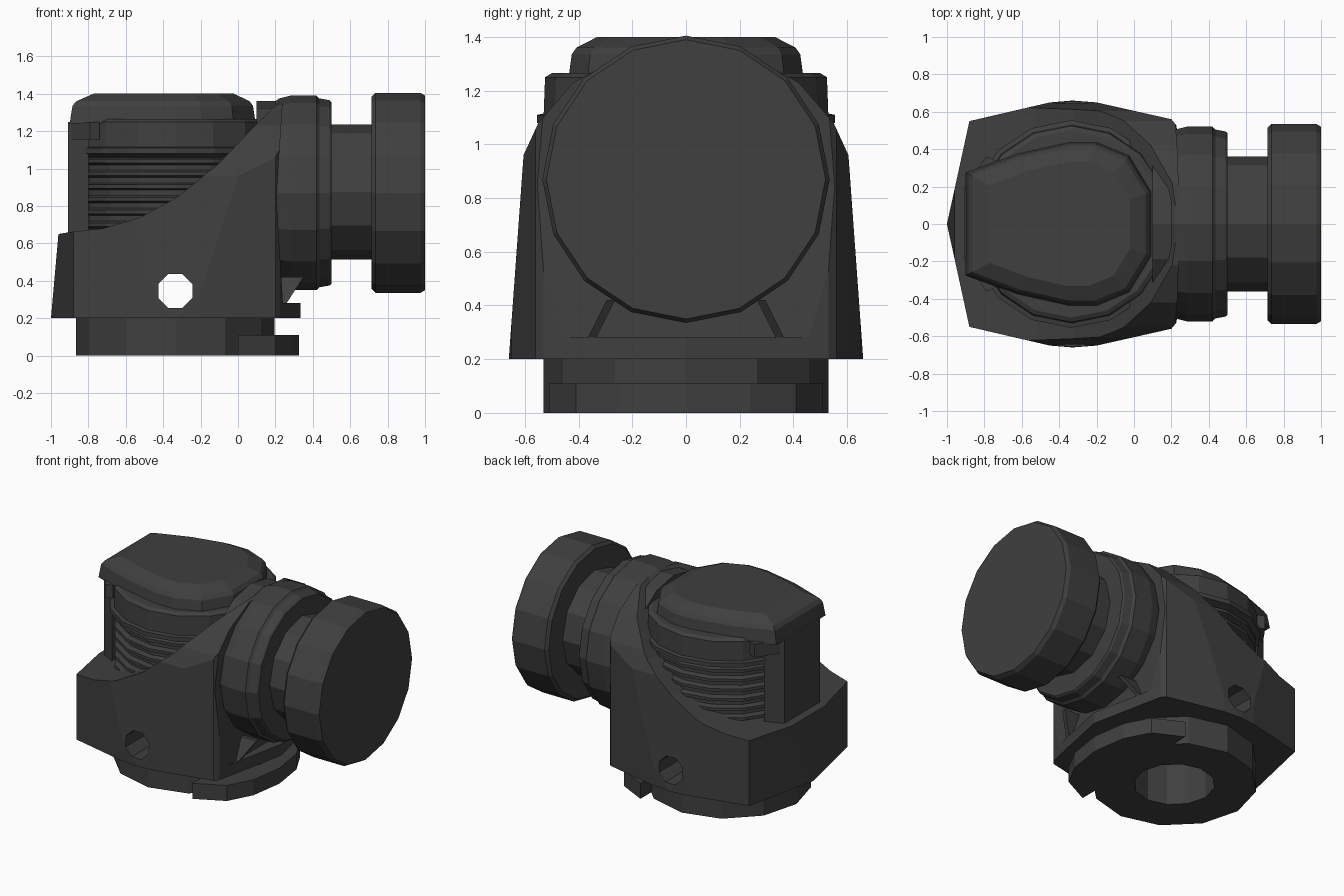
import bpy, bmesh, math
from mathutils import Vector

if "Cube" in bpy.data.objects:
    bpy.data.objects.remove(bpy.data.objects["Cube"])

grey = bpy.data.materials.new("charcoal grey")
grey.diffuse_color = (0.05, 0.05, 0.05, 1)
grey.use_nodes = True
grey.node_tree.nodes["Principled BSDF"].inputs["Base Color"].default_value = grey.diffuse_color


def finish(name, bm):
    bmesh.ops.remove_doubles(bm, verts=bm.verts, dist=1e-5)
    bmesh.ops.recalc_face_normals(bm, faces=bm.faces)
    me = bpy.data.meshes.new(name)
    bm.to_mesh(me)
    bm.free()
    me.materials.append(grey)
    ob = bpy.data.objects.new(name, me)
    bpy.context.collection.objects.link(ob)
    return ob


def loft(name, rings):
    """Closed solid through a list of equally long point rings."""
    bm = bmesh.new()
    vs = [[bm.verts.new(p) for p in r] for r in rings]
    n = len(vs[0])
    for a, b in zip(vs, vs[1:]):
        for i in range(n):
            j = (i + 1) % n
            bm.faces.new((a[i], a[j], b[j], b[i]))
    bm.faces.new(vs[0])
    bm.faces.new(vs[-1])
    return finish(name, bm)


def prism(name, pts, axis, lo, hi):
    """Extrude a 2D outline along x, y or z."""
    place = {"x": lambda u, v, w: (w, u, v),
             "y": lambda u, v, w: (u, w, v),
             "z": lambda u, v, w: (u, v, w)}[axis]
    return loft(name, [[place(u, v, w) for u, v in pts] for w in (lo, hi)])


def lathe(name, profile, axis, centre, n, turn=0.0):
    """Turned solid from (radius, position) pairs along x, y or z."""
    rings = []
    for r, h in profile:
        ring = []
        for i in range(n):
            a = 2 * math.pi * (i + turn) / n
            c, s = r * math.cos(a), r * math.sin(a)
            d = {"x": (h, c, s), "y": (c, h, s), "z": (c, s, h)}[axis]
            ring.append(Vector(centre) + Vector(d))
        rings.append(ring)
    return loft(name, rings)


def combine(ob, tool, op):
    m = ob.modifiers.new(op, "BOOLEAN")
    m.operation, m.object, m.solver = op, tool, "EXACT"
    bpy.context.view_layer.objects.active = ob
    bpy.ops.object.modifier_apply(modifier=m.name)
    bpy.data.objects.remove(tool)


def mirrored(half):
    return half + [(-u, v) for u, v in reversed(half) if u]


CX = -0.335  # axis of the upright cylinder

# housing: plan outline, cut by the side profile and the arched end profile
plan = [(-1, 0), (-.88, .55), (-.45, .65), (-.33, .66), (-.2, .65), (.2, .56),
        (.225, .53), (.335, 0)]
plan += [(x, -y) for x, y in reversed(plan[1:-1])]
housing = prism("housing", plan, "z", .2, 1.6)
side = [(-1, .2), (-.96, .65), (-.9, .66), (-.72, .68), (-.52, .74), (-.32, .85),
        (-.1, 1.03), (.11, 1.25), (.23, 1.365), (.24, 1.365), (.205, .85),
        (.24, .28), (.34, .28), (.34, .2)]
combine(housing, prism("side_cut", side, "y", -1, 1), "INTERSECT")
arch = mirrored([(.665, .1), (.66, .2), (.605, .96), (.55, 1.08), (.42, 1.23),
                 (.22, 1.34), (0, 1.37)])
combine(housing, prism("arch_cut", arch, "x", -2, 2), "INTERSECT")

# bottom bore and cross drilling
combine(housing, lathe("bore", [(.26, 0), (.26, .3)], "z", (CX, 0, 0), 12), "DIFFERENCE")
combine(housing, lathe("drill", [(.098, -1), (.098, 1)], "y", (CX, 0, .345), 8, .5),
        "DIFFERENCE")

# base ring with its bore, and the wider foot on the right
base = lathe("base_ring", [(.53, 0), (.53, .205)], "z", (CX, 0, 0), 12)
combine(base, lathe("bore", [(.26, -1), (.26, 1)], "z", (CX, 0, 0), 12), "DIFFERENCE")
prism("foot_flange", [(0, -.51), (.2, -.41), (.29, -.24), (.325, 0), (.29, .24),
                      (.2, .41), (0, .51)], "z", 0, .11)

# gussets under the collar
for s, label in ((1, "back"), (-1, "front")):
    sec = [[(x, s * (y0 + t), z) for x, y0, z in
            ((.2, .35, .28), (.26, .35, .28), (.35, .28, .42), (.2, .28, .42))]
           for t in (-.015, .015)]
    loft("gusset_" + label, sec)

# horizontal collar, neck and end cap
lathe("collar", [(.49, .1), (.49, .2), (.505, .22), (.52, .28), (.52, .42), (.505, .435),
                 (.495, .49), (.485, .5)], "x", (0, 0, .87), 16)
lathe("neck", [(.36, .48), (.36, .74)], "x", (0, 0, .875), 12)
lathe("end_cap", [(.515, .715), (.535, .735), (.535, .975), (.52, 1.0)],
      "x", (0, 0, .87), 16)

# upright cylinder with cooling ribs
ribs = [(.49, .6)]
for i in range(6):
    z = .68 + i * .068
    ribs += [(.49, z), (.525, z + .01), (.525, z + .03), (.49, z + .04)]
ribs += [(.555, 1.08), (.555, 1.11), (.53, 1.115), (.525, 1.25), (.5, 1.265)]
lathe("ribbed_cylinder", ribs, "z", (CX, 0, 0), 16)

# top cap: long outline with a bevelled edge
outline = [(-.89, .27), (-.62, .37), (-.35, .43), (-.2, .43), (-.03, .36), (.085, .17)]
outline += [(x, -y) for x, y in reversed(outline)]
mid = -.38
cap = [[(mid + (x - mid) * k, y * k, z) for x, y in outline]
       for k, z in ((1.02, 1.24), (.99, 1.335), (.95, 1.36), (.77, 1.4))]
loft("top_cap", cap)

# flat plate on the outer side, with its clips
prism("side_plate", [(-.91, -.2), (-.8, -.27), (-.8, .27), (-.91, .2)], "z", .62, 1.25)
for s, label in ((1, "back"), (-1, "front")):
    prism("plate_clip_" + label, [(-.89, s * .22), (-.79, s * .36), (-.74, s * .34),
                                  (-.8, s * .2)], "z", 1.155, 1.25)
